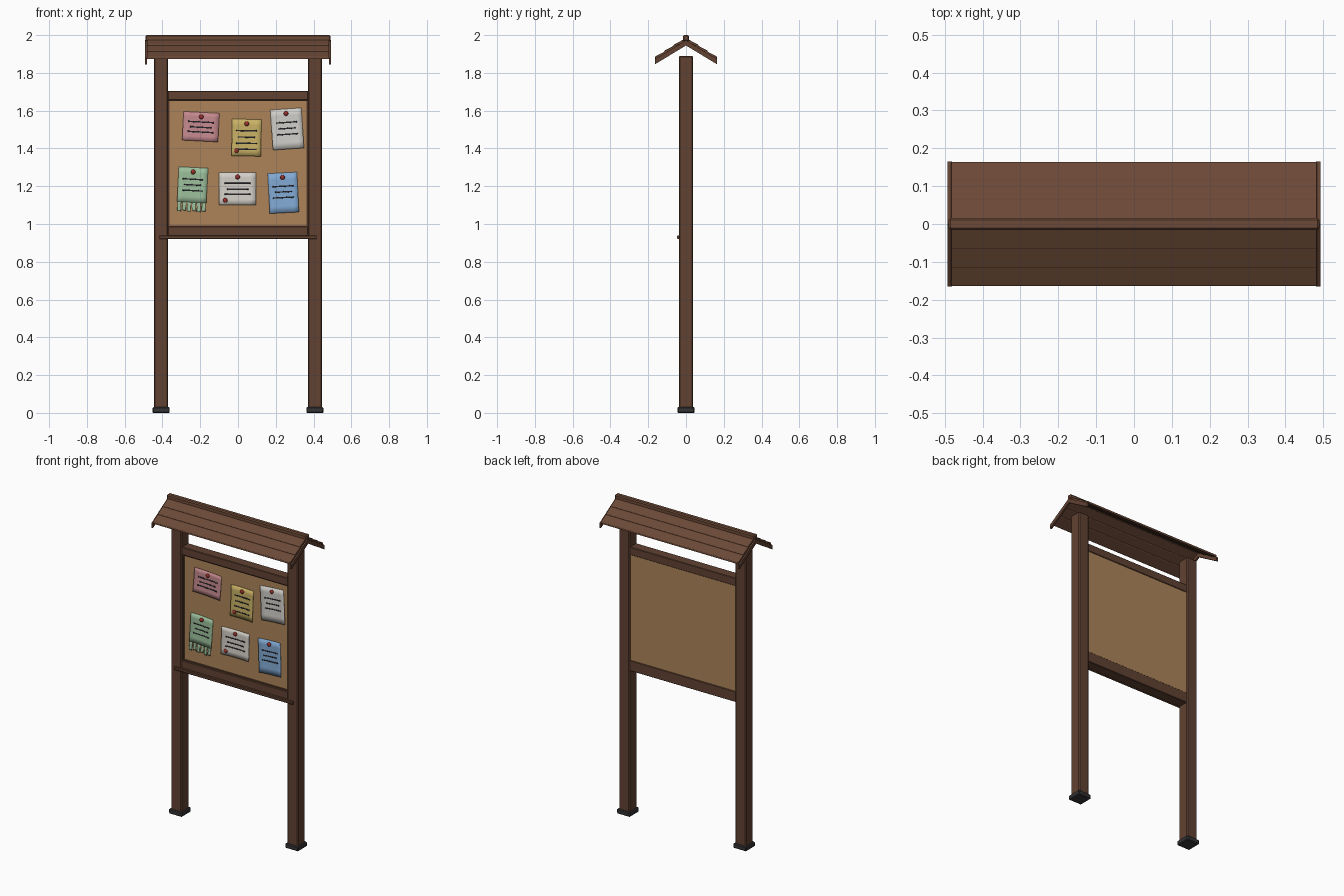
import bpy, bmesh, math
from mathutils import Matrix, Vector

if "Cube" in bpy.data.objects:
    bpy.data.objects.remove(bpy.data.objects["Cube"])


def mat(name, r, g, b):
    m = bpy.data.materials.new(name)
    m.diffuse_color = (r, g, b, 1)
    m.use_nodes = True
    m.node_tree.nodes["Principled BSDF"].inputs["Base Color"].default_value = m.diffuse_color
    return m


WOOD = mat("wood", .12, .054, .032)
ROOF = mat("roof_wood", .15, .067, .038)
METAL = mat("dark_metal", .035, .035, .038)
CORK = mat("cork", .42, .23, .10)
INK = mat("ink", .02, .02, .025)
RED = mat("pin_red", .33, .03, .025)


def finish(name, bm, material, bevel=0):
    bmesh.ops.recalc_face_normals(bm, faces=bm.faces)
    me = bpy.data.meshes.new(name)
    bm.to_mesh(me)
    bm.free()
    ob = bpy.data.objects.new(name, me)
    bpy.context.collection.objects.link(ob)
    me.materials.append(material)
    if bevel:
        b = ob.modifiers.new("bevel", 'BEVEL')
        b.width = bevel
        b.segments = 1
    return ob


def box(name, x, y, z, material, bevel=.003):
    """Box from (min, max) ranges."""
    bm = bmesh.new()
    size = [r[1] - r[0] for r in (x, y, z)]
    mid = [(r[1] + r[0]) / 2 for r in (x, y, z)]
    bmesh.ops.create_cube(bm, size=1, matrix=Matrix.Translation(mid) @ Matrix.Diagonal((*size, 1)))
    return finish(name, bm, material, bevel)


def extrude_x(name, pts, x0, x1, material, bevel=0):
    """Extrude a (y, z) profile along x."""
    bm = bmesh.new()
    f = bm.faces.new([bm.verts.new((x0, y, z)) for y, z in pts])
    ret = bmesh.ops.extrude_face_region(bm, geom=[f])
    bmesh.ops.translate(bm, vec=(x1 - x0, 0, 0),
                        verts=[v for v in ret["geom"] if isinstance(v, bmesh.types.BMVert)])
    return finish(name, bm, material, bevel)


# posts, feet and gable boards
for s, side in ((-1, "left"), (1, "right")):
    c = s * .4075
    box(side + "_post", (c - .0375, c + .0375), (-.0375, .0375), (.01, 1.89), WOOD, .006)
    box(side + "_foot", (c - .046, c + .046), (-.046, .046), (0, .03), METAL, .005)
    for t, end in ((-1, "front"), (1, "back")):
        extrude_x(f"{side}_{end}_gable_board",
                  [(0, 1.945), (t * .165, 1.845), (t * .165, 1.873), (0, 1.973)],
                  s * .481, s * .492, WOOD)

# frame rails, sill and cork panel
box("top_rail", (-.372, .372), (-.032, .032), (1.655, 1.705), WOOD)
box("bottom_rail", (-.372, .372), (-.032, .032), (.92, .987), WOOD)
extrude_x("sill", [(-.03, .92), (-.044, .92), (-.047, .924), (-.047, .936), (-.044, .94), (-.03, .94)],
          -.415, .415, WOOD)
box("cork_panel", (-.371, .371), (-.018, .028), (.98, 1.66), CORK, 0)
for s, side in ((-1, "left"), (1, "right")):
    xs = sorted((s * .363, s * .371))
    box(side + "_trim", xs, (-.025, -.015), (.985, 1.657), WOOD, 0)
for z, nm in ((.985, "bottom"), (1.65, "top")):
    box(nm + "_trim", (-.365, .365), (-.025, -.015), (z, z + .007), WOOD, 0)

# lapped roof boards and ridge cap
for t, end in ((-1, "front"), (1, "back")):
    for i in range(3):
        yl, zl = .065 + .0495 * i, 1.935 - .0315 * i
        yu, rise = yl - .062, .033
        extrude_x(f"{end}_roof_board_{i + 1}",
                  [(t * yl, zl), (t * yl, zl + .014), (t * yu, zl + .014 + rise), (t * yu, zl + rise)],
                  -.483, .483, ROOF, .0015)
box("ridge_cap", (-.49, .49), (-.016, .016), (1.968, 2.0), ROOF, .006)


# pinned notes: curled sheets with ink bars and pins
def sheet(name, place, u, v, lift, thick, material):
    n = 6
    bm = bmesh.new()
    g = [[bm.verts.new(place(u[0] + (u[1] - u[0]) * i / n, v[0] + (v[1] - v[0]) * j / n, lift))
          for i in range(n + 1)] for j in range(n + 1)]
    for j in range(n):
        for i in range(n):
            f = bm.faces.new((g[j][i], g[j][i + 1], g[j + 1][i + 1], g[j + 1][i]))
            f.smooth = True
    ob = finish(name, bm, material)
    m = ob.modifiers.new("thickness", 'SOLIDIFY')
    m.thickness = thick
    m.offset = 0
    return ob


def pin(name, x, z):
    bm = bmesh.new()
    bmesh.ops.create_uvsphere(bm, u_segments=12, v_segments=8, radius=.0125,
                              matrix=Matrix.Translation((x, -.026, z)) @ Matrix.Diagonal((1, .75, 1, 1)))
    for f in bm.faces:
        f.smooth = True
    finish(name, bm, RED)


# name, centre x, centre z, width, height, tilt, colour, line offsets, extra pin
NOTES = [
    ("pink_note", -.197, 1.515, .19, .152, -3, (.55, .25, .27), (.025, -.003, -.028), None),
    ("yellow_note", .045, 1.457, .155, .195, -1, (.58, .44, .13), (.037, .003, -.03, -.062), (-.008, 1.388)),
    ("white_note", .26, 1.503, .165, .213, 4, (.62, .61, .58), (.035, .003, -.028), None),
    ("green_note", -.242, 1.182, .155, .235, -3, (.33, .52, .33), (.055, .025, -.005), None),
    ("cream_note", -.002, 1.187, .195, .172, 0, (.65, .62, .57), (.028, -.003, -.03), (-.068, 1.125)),
    ("blue_note", .24, 1.165, .155, .212, 3, (.22, .40, .65), (.035, .005, -.025), None),
]
for name, cx, cz, w, h, tilt, col, lines, extra in NOTES:
    paper = mat(name + "_paper", *col)
    a = math.radians(tilt)

    def place(u, v, lift):
        curl = .004 * (2 * u / w) ** 2 + .007 * max(0, .5 - v / h) ** 2
        return Vector((cx + u * math.cos(a) - v * math.sin(a), -.0195 - lift - curl,
                       cz + u * math.sin(a) + v * math.cos(a)))

    low = -h / 2
    if name == "green_note":
        # tear-off strips
        low += .05
        tab = w / 6
        for k in range(6):
            u0 = -w / 2 + k * tab
            sheet(f"{name}_strip_{k + 1}", place, (u0 + .003, u0 + tab - .003),
                  (-h / 2 + .006 * (k % 2), low), 0, .0015, paper)
    sheet(name, place, (-w / 2, w / 2), (low, h / 2), 0, .0015, paper)
    for k, v in enumerate(lines):
        half = (.055 if k != 1 else .045) * (1.25 if w > .18 else 1)
        sheet(f"{name}_ink_bar_{k + 1}", place, (-half, half), (v - .0035, v + .0035), .0013, .001, INK)
    top = place(0, h / 2 - .024, 0)
    pin(name + "_pin", top.x, top.z)
    if extra:
        pin(name + "_lower_pin", *extra)
